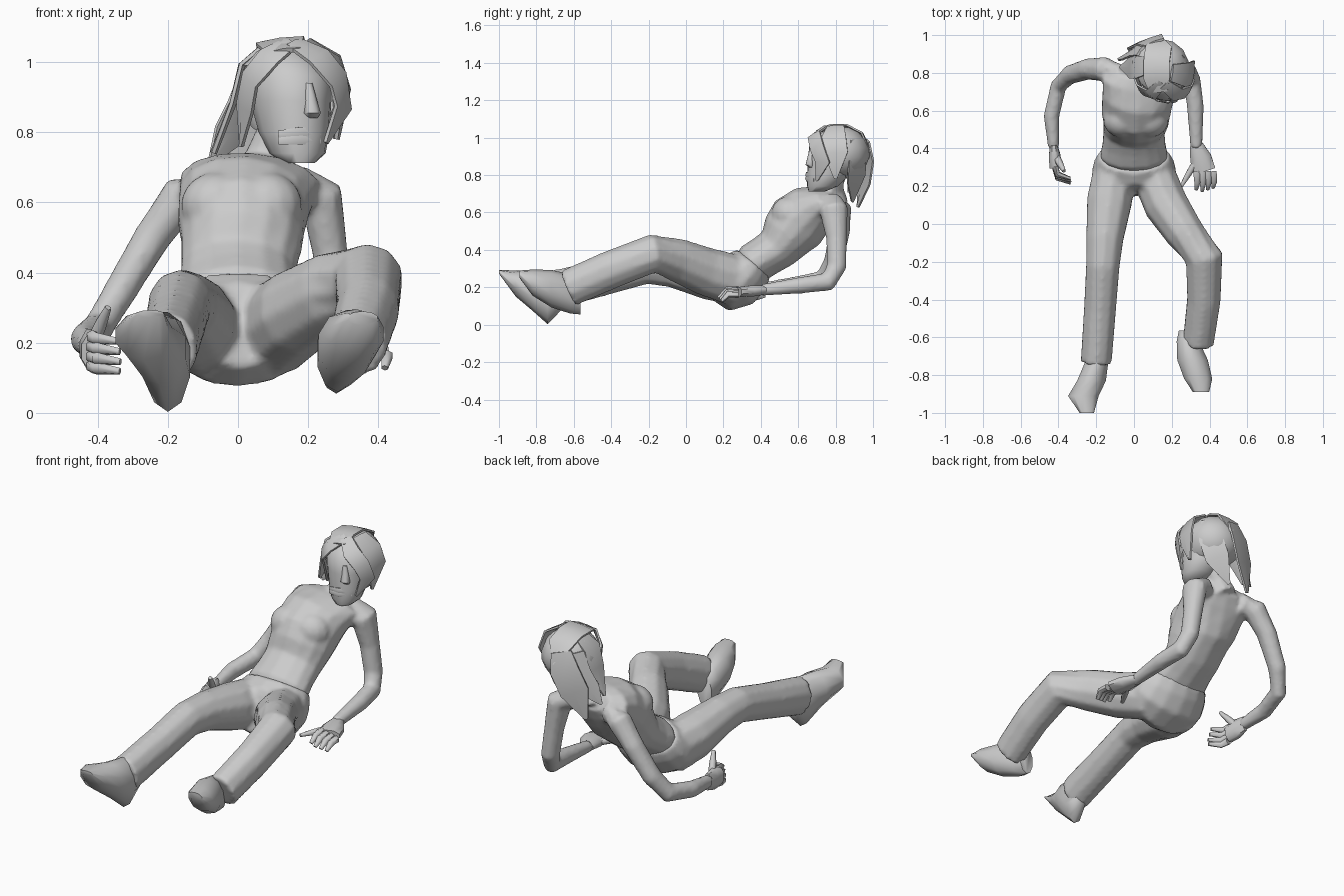
import bpy
import bmesh
import math
from mathutils import Vector, Matrix

cube = bpy.data.objects.get("Cube")
if cube:
    bpy.data.objects.remove(cube, do_unlink=True)

grey = bpy.data.materials.new("plain grey")
grey.use_nodes = True
grey.diffuse_color = (.6, .6, .6, 1)
grey.node_tree.nodes["Principled BSDF"].inputs["Base Color"].default_value = (.6, .6, .6, 1)

SIDEWAYS = Vector((1, 0, 0))
FORWARD = Vector((0, -1, 0))
UP = Vector((0, 0, 1))
FACE_ACROSS = Vector((.95, .3, 0))
HEAD_CENTRE = Vector((.14, .82, .9))


def finish(name, bm, angle=60):
    """Turn a bmesh into a smooth shaded object."""
    bmesh.ops.recalc_face_normals(bm, faces=bm.faces[:])
    mesh = bpy.data.meshes.new(name)
    bm.to_mesh(mesh)
    bm.free()
    mesh.materials.append(grey)
    obj = bpy.data.objects.new(name, mesh)
    bpy.context.collection.objects.link(obj)
    bpy.ops.object.select_all(action="DESELECT")
    obj.select_set(True)
    bpy.context.view_layer.objects.active = obj
    bpy.ops.object.shade_smooth_by_angle(angle=math.radians(angle))
    return obj


def add_loft(bm, stations, sides=10, axis=None, across=SIDEWAYS, around=None):
    """Skin elliptical rings; a station is x, y, z, half width, half depth.
    With around set, rings lie flat against a surface about that point."""
    centres = [Vector(s[:3]) for s in stations]
    rings = []
    for i, station in enumerate(stations):
        before, after = centres[max(i - 1, 0)], centres[min(i + 1, len(centres) - 1)]
        along = axis or (after - before).normalized()
        if around:
            across = along.cross(centres[i] - around)
        wide = (across - along * across.dot(along)).normalized()
        deep = along.cross(wide)
        ring = []
        for k in range(sides):
            turn = math.tau * (k + .5) / sides
            offset = wide * math.cos(turn) * station[3] + deep * math.sin(turn) * station[4]
            ring.append(bm.verts.new(centres[i] + offset))
        rings.append(ring)
    for low, high in zip(rings, rings[1:]):
        for k in range(sides):
            n = (k + 1) % sides
            bm.faces.new((low[k], low[n], high[n], high[k]))
    bm.faces.new(rings[0])
    bm.faces.new(rings[-1])


def loft(name, stations, **options):
    bm = bmesh.new()
    add_loft(bm, stations, **options)
    return finish(name, bm)


def add_ball(bm, centre, radii):
    place = Matrix.Translation(centre) @ Matrix.Diagonal((*radii, 1))
    bmesh.ops.create_uvsphere(bm, u_segments=14, v_segments=9, radius=1, matrix=place)


def fuse(name, bm, voxel):
    """Melt overlapping closed pieces into one skin."""
    obj = finish(name, bm)
    melt = obj.modifiers.new("melt", "REMESH")
    melt.mode = "VOXEL"
    melt.voxel_size = voxel
    melt.use_smooth_shade = True
    relax = obj.modifiers.new("relax", "SMOOTH")
    relax.factor = .5
    relax.iterations = 4


# Upper body, leaning back: torso, bust, neck and both arms in one skin
body = bmesh.new()
add_loft(body, [
    (0, .325, .29, .15, .09), (0, .362, .328, .182, .112),
    (0, .42, .365, .17, .112), (0, .49, .41, .165, .12),
    (.01, .545, .485, .175, .15), (.01, .595, .545, .185, .167),
    (.02, .67, .61, .192, .147), (.035, .75, .655, .205, .1),
    (.04, .8, .685, .13, .06)], sides=14)
for side in (-1, 1):
    add_ball(body, (.01 + side * .07, .55, .592), (.105, .095, .095))
add_loft(body, [(.04, .8, .65, .075, .07), (.07, .79, .72, .055, .055),
                (.11, .79, .8, .058, .058)])
add_loft(body, [
    (-.08, .79, .63, .06, .075), (-.16, .82, .615, .066, .068),
    (-.245, .82, .5, .054, .058), (-.34, .79, .34, .048, .053),
    (-.4, .73, .24, .044, .052), (-.437, .57, .21, .043, .046),
    (-.425, .4, .19, .03, .035)])
add_loft(body, [
    (.16, .77, .65, .06, .07), (.238, .79, .615, .065, .078),
    (.262, .805, .46, .052, .056), (.285, .805, .31, .049, .054),
    (.308, .76, .23, .046, .052), (.325, .62, .212, .046, .045),
    (.33, .4, .185, .032, .032)])
fuse("shirt_and_arms", body, .012)

# Trousers: seat and both legs in one skin
trousers = bmesh.new()
add_loft(trousers, [
    (0, .362, .33, .188, .116), (0, .325, .285, .212, .138),
    (0, .28, .24, .228, .152), (0, .22, .22, .212, .148),
    (.01, .165, .232, .13, .105)], sides=14)
add_loft(trousers, [
    (-.105, .28, .235, .115, .135), (-.13, .12, .262, .124, .13),
    (-.155, -.08, .305, .102, .105), (-.165, -.22, .312, .092, .097),
    (-.18, -.45, .25, .088, .098), (-.2, -.73, .18, .085, .106)])
add_loft(trousers, [
    (.1, .27, .235, .118, .138), (.17, .1, .287, .12, .13),
    (.27, -.05, .347, .105, .117), (.372, -.18, .38, .104, .105),
    (.37, -.4, .295, .092, .104), (.34, -.63, .195, .085, .102)])
fuse("trousers", trousers, .014)

# Feet, toes tipped up
loft("right_foot", [
    (-.185, -.66, .165, .05, .08), (-.2, -.74, .145, .066, .142),
    (-.225, -.83, .185, .08, .102), (-.268, -.91, .22, .085, .07),
    (-.25, -1, .283, .04, .01)], axis=FORWARD)
loft("left_foot", [
    (.28, -.565, .14, .045, .085), (.285, -.62, .165, .062, .105),
    (.31, -.72, .193, .085, .1), (.34, -.82, .225, .078, .07),
    (.355, -.89, .27, .045, .02)], axis=FORWARD)


# Hands: palm, four curled fingers spread along a line, and a thumb
def hand(name, wrist, palm, knuckle_step, reach, curl, thumb, size):
    bm = bmesh.new()
    wrist, palm, step, reach, curl = map(Vector, (wrist, palm, knuckle_step, reach, curl))
    wide, deep = size
    add_loft(bm, [(*wrist, wide * .6, deep * .8),
                  (*wrist.lerp(palm, .5), wide, deep),
                  (*palm, wide, deep * .9)], sides=8)
    for k in range(4):
        root = palm + step * (k - 1.5)
        middle = root + reach * (.6 - .06 * abs(k - 1))
        tip = root + reach * (1 - .08 * abs(k - 1)) + curl
        add_loft(bm, [(*root, .02, .02), (*middle, .018, .018),
                      (*tip, .01, .01)], sides=6)
    start, end = wrist.lerp(palm, .4), Vector(thumb)
    add_loft(bm, [(*start, .022, .022), (*start.lerp(end, .6), .018, .018),
                  (*end, .01, .01)], sides=6)
    finish(name, bm)


hand("right_hand", (-.425, .42, .19), (-.415, .3, .175), (0, .004, .028),
     (.02, -.09, -.01), (.06, .01, -.005), (-.37, .28, .3), (.034, .06))
hand("left_hand", (.33, .42, .185), (.375, .28, .175), (.03, 0, -.008),
     (.01, -.11, .0), (-.01, .005, -.035), (.25, .2, .17), (.062, .032))

# Head and face, turned slightly to its left
loft("head", [
    (.175, .7, .713, .045, .045), (.17, .73, .74, .08, .083),
    (.16, .76, .8, .1, .115), (.15, .785, .89, .115, .137),
    (.145, .8, .96, .12, .145), (.13, .82, 1.02, .09, .11),
    (.12, .83, 1.045, .04, .05)], sides=14, axis=UP, across=FACE_ACROSS)
loft("nose", [(.2, .672, .94, .012, .012), (.208, .664, .89, .018, .016),
              (.211, .66, .855, .026, .02), (.211, .67, .84, .016, .01)],
     sides=8, axis=UP, across=FACE_ACROSS)
for lip, height in (("upper_lip", .8), ("lower_lip", .781)):
    loft(lip, [(.115, .655, height - .006, .012, .004), (.18, .648, height, .018, .011),
               (.235, .685, height - .006, .012, .004)], sides=6, across=UP)

# Hair: a cap cut open over the face, with flat tapering locks laid around it
cap = bmesh.new()
add_ball(cap, (.14, .828, .92), (.155, .155, .142))
face_side = [f for f in cap.faces
             if f.calc_center_median().z < 1 and f.calc_center_median().y < .81]
bmesh.ops.delete(cap, geom=face_side, context="FACES")
finish("hair_cap", cap)


def lock(name, points, width):
    last = len(points) - 1
    stations = [(*p, width * (.12 if i == last else .7 if i == 0 else 1), .01)
                for i, p in enumerate(points)]
    loft(name, stations, sides=6, around=HEAD_CENTRE)


lock("fringe_left", [(.16, .74, 1.055), (.23, .685, 1.015), (.285, .7, .95),
                     (.3, .73, .87), (.25, .7, .77)], .05)
lock("fringe_right", [(.15, .75, 1.055), (.09, .685, 1.015), (.035, .71, .95),
                      (.02, .75, .87), (.01, .79, .76)], .045)
lock("side_lock_left", [(.2, .8, 1.06), (.28, .79, 1.01), (.31, .8, .92),
                        (.28, .8, .78)], .075)
lock("side_lock_right", [(.08, .84, 1.05), (.01, .83, .99), (-.015, .83, .88),
                         (-.07, .83, .74)], .07)
lock("crown_lock", [(.13, .7, 1.03), (.12, .77, 1.06), (.12, .86, 1.06),
                    (.13, .94, 1.02), (.14, .985, .92)], .08)
lock("back_lock_long", [(.11, .96, .99), (.08, .975, .9), (.03, .955, .78),
                        (-.02, .92, .63)], .09)
lock("back_lock_left", [(.23, .91, .99), (.23, .915, .88), (.18, .91, .78),
                        (.08, .89, .66)], .075)
lock("back_lock_right", [(.04, .92, .99), (.01, .925, .88), (-.03, .9, .79),
                         (-.08, .87, .71)], .06)
